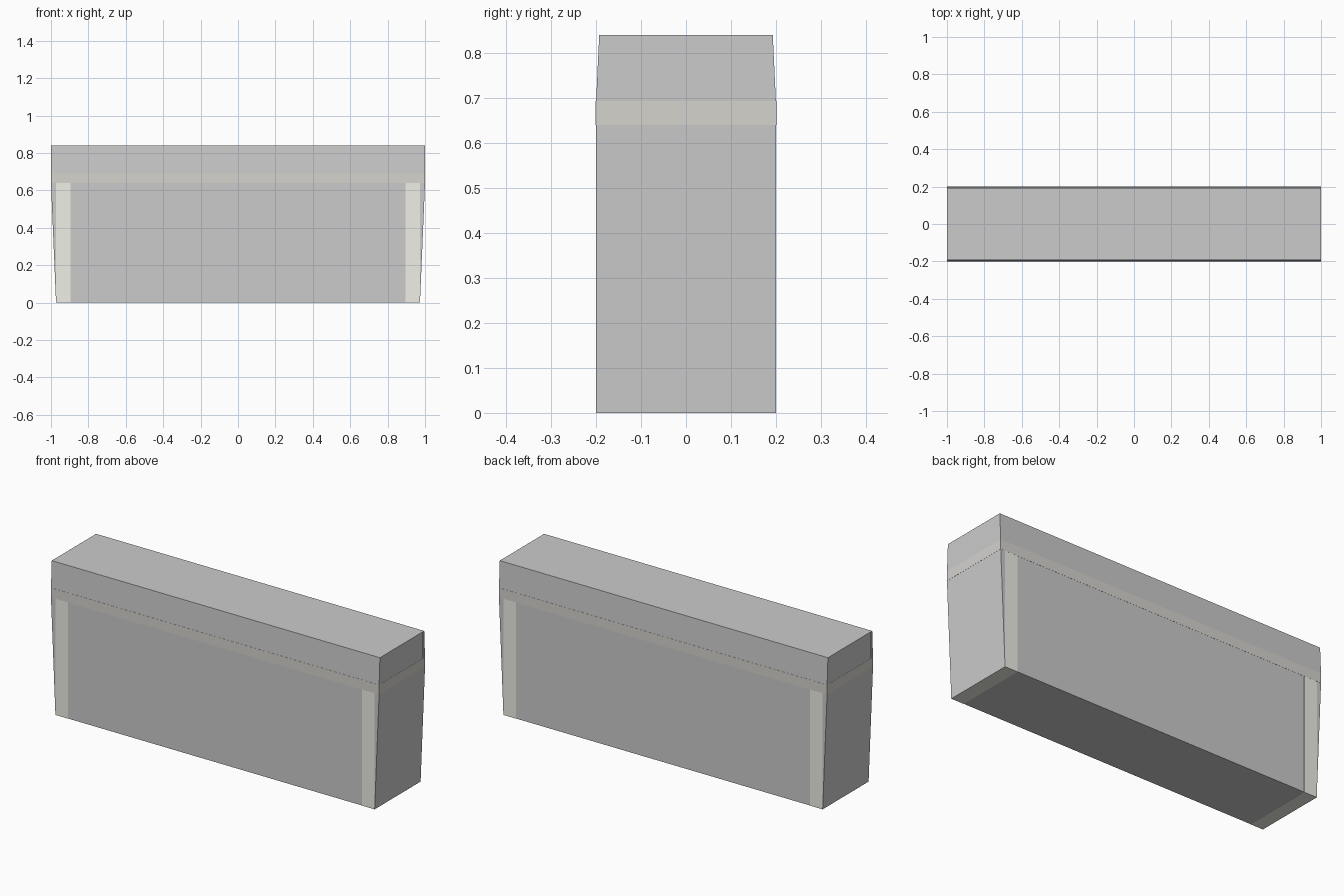
import bpy, bmesh

if "Cube" in bpy.data.objects:
    bpy.data.objects.remove(bpy.data.objects["Cube"])


def finish(name, bm, color=None):
    bmesh.ops.recalc_face_normals(bm, faces=bm.faces)
    mesh = bpy.data.meshes.new(name)
    bm.to_mesh(mesh)
    bm.free()
    obj = bpy.data.objects.new(name, mesh)
    bpy.context.collection.objects.link(obj)
    if color:
        mat = bpy.data.materials.get(str(color)) or bpy.data.materials.new(str(color))
        mat.diffuse_color = (*color, 1)
        mat.use_nodes = True
        mat.node_tree.nodes["Principled BSDF"].inputs["Base Color"].default_value = mat.diffuse_color
        mesh.materials.append(mat)
    return obj


def box(name, lo, hi, color=None):
    bm = bmesh.new()
    bmesh.ops.create_cube(bm, size=1)
    for v in bm.verts:
        v.co = [lo[i] if v.co[i] < 0 else hi[i] for i in range(3)]
    return finish(name, bm, color)


# Outer body: stacked rectangular sections (half width, half depth, height)
sections = [(0.973, 0.2, 0.0005), (1.0, 0.2, 0.64), (1.0, 0.2, 0.69), (1.0, 0.193, 0.84)]
bm = bmesh.new()
rings = [[bm.verts.new((sx * x, sy * y, z)) for sx, sy in ((-1, -1), (1, -1), (1, 1), (-1, 1))]
         for x, y, z in sections]
for low, high in zip(rings, rings[1:]):
    for i in range(4):
        j = (i + 1) % 4
        bm.faces.new((low[i], low[j], high[j], high[i]))
bm.faces.new(rings[0])
bm.faces.new(rings[-1])
finish("outer_body", bm)

# Slab band, a hair proud of the body
e = 0.0007
box("top_slab", (-1 - e, -0.2 - e, 0.64), (1 + e, 0.2 + e, 0.693), (0.67, 0.655, 0.615))

# End legs and upright side panels
for side, s in (("left", -1), ("right", 1)):
    xs = sorted((s * 0.895, s * 0.973))
    box(side + "_leg", (xs[0], -0.2 - e / 2, 0), (xs[1], 0.2 + e / 2, 0.67), (0.87, 0.87, 0.80))
for side, s in (("front", -1), ("back", 1)):
    ys = sorted((s * 0.18, s * 0.192))
    box(side + "_panel", (-1 - e, ys[0], 0.693), (1 + e, ys[1], 0.84), (0.58, 0.58, 0.58))
